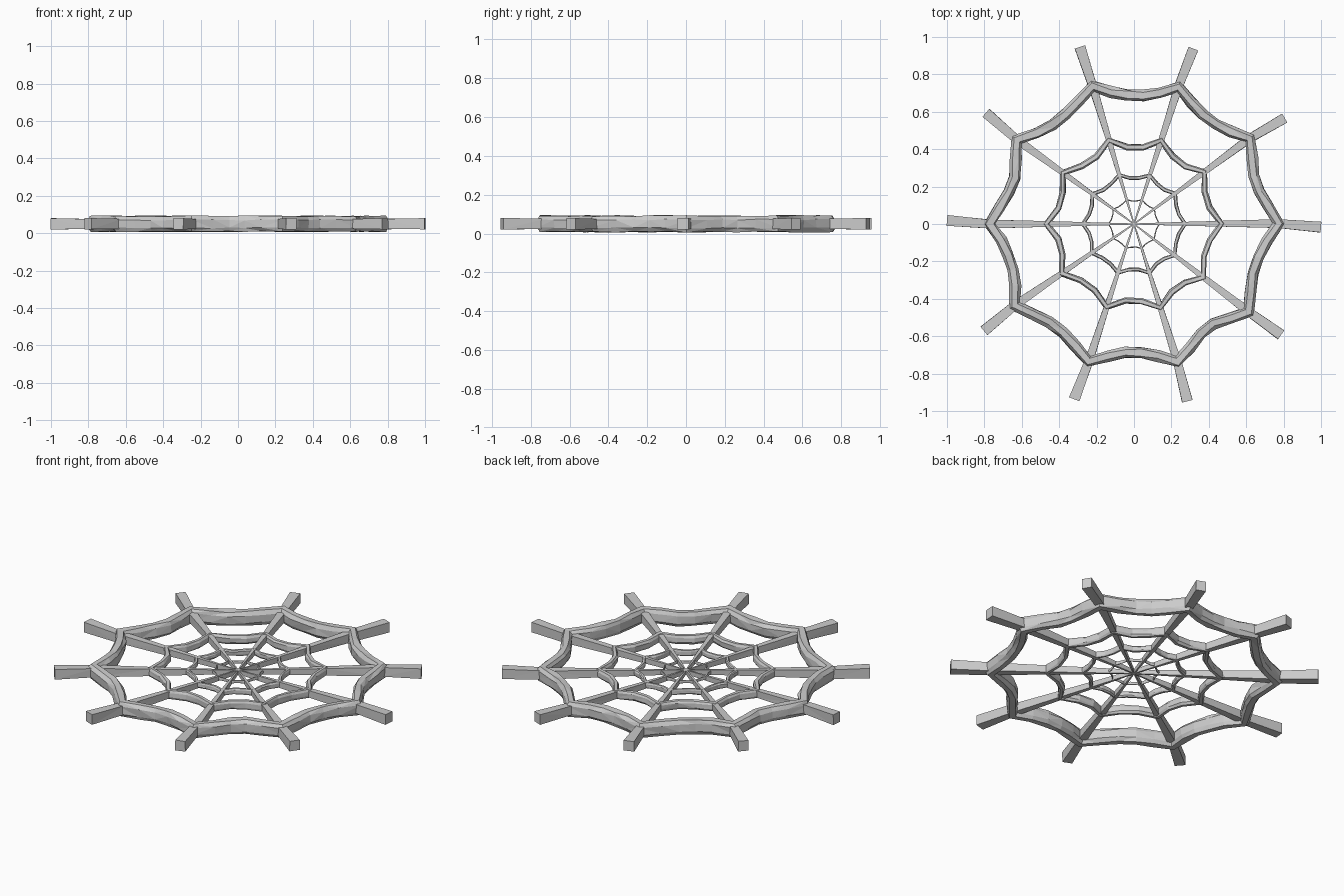
import bpy, bmesh, math, random
from mathutils import Vector

if "Cube" in bpy.data.objects:
    bpy.data.objects.remove(bpy.data.objects["Cube"])

random.seed(4)
ZC = 0.05   # mid-height of the web

# Spoke tip direction (degrees), tip radius, and direction where the ring meets the spoke
TIPS = [-0.9, 35.1, 71.3, 107.0, 143.1, 178.9, 215.5, 251.2, 286.7, 323.0]
TIP_R = [1.0, 0.985, 0.99, 0.99, 0.99, 1.0, 0.985, 0.99, 0.99, 0.985]
JOINTS = [0.2, 36.5, 72.0, 106.7, 144.3, 180.0, 214.3, 251.8, 287.5, 322.5]


def polar(r, deg):
    a = math.radians(deg)
    return Vector((r * math.cos(a), r * math.sin(a), ZC))


def jit(s):
    return random.uniform(-s, s)


def sweep(name, path, sections, closed, rough):
    """Sweep (half width, half height, chamfer) sections along a flat path, hand-hewn look."""
    bm = bmesh.new()
    rings, n = [], len(path)
    for i, p in enumerate(path):
        a = path[i - 1] if (closed or i > 0) else p
        b = path[(i + 1) % n] if (closed or i < n - 1) else p
        t = (b - a).normalized()
        side = Vector((t.y, -t.x, 0))
        w, h, c = sections[i]
        if c:
            prof = [(w, -h * c), (w, h * c), (w * c, h), (-w * c, h),
                    (-w, h * c), (-w, -h * c), (-w * c, -h), (w * c, -h)]
        else:
            prof = [(w, -h), (w, h), (-w, h), (-w, -h)]
        rings.append([bm.verts.new(p + side * (u + jit(w * rough))
                                   + Vector((0, 0, v - math.copysign(random.uniform(0, h * rough), v))))
                      for u, v in prof])
    k = len(rings[0])
    for i in range(n if closed else n - 1):
        r0, r1 = rings[i], rings[(i + 1) % n]
        for j in range(k):
            bm.faces.new((r0[j], r0[(j + 1) % k], r1[(j + 1) % k], r1[j]))
    if not closed:
        bm.faces.new(rings[0])
        bm.faces.new(rings[-1])
    bmesh.ops.triangulate(bm, faces=bm.faces[:])
    bmesh.ops.recalc_face_normals(bm, faces=bm.faces[:])
    me = bpy.data.meshes.new(name)
    bm.to_mesh(me)
    bm.free()
    ob = bpy.data.objects.new(name, me)
    bpy.context.collection.objects.link(ob)


# Tapered spokes radiating from the centre, passing through the ring joints
for i in range(10):
    stations = [0.0, 0.28, 0.47, 0.77, TIP_R[i]]
    path, secs = [], []
    for r in stations:
        ang = TIPS[i] if r > 0.8 else JOINTS[i]
        path.append(polar(r, ang))
        secs.append((0.003 + 0.026 * r, 0.012 + 0.019 * r, 0))
    sweep(f"spoke_{i + 1}", path, secs, False, 0.06)


def web_ring(name, r_joint, r_mid, w, h, fracs, rough, wobble):
    """Ring of strands that sag toward the centre between neighbouring spokes."""
    path, secs = [], []
    for i in range(10):
        a0 = JOINTS[i]
        a1 = JOINTS[(i + 1) % 10] + (360 if i == 9 else 0)
        for f in fracs:
            sag = (1 - abs(2 * f - 1) ** 1.8)
            r = r_joint + (r_mid - r_joint) * sag + (jit(wobble) if f else 0)
            path.append(polar(r, a0 + (a1 - a0) * f))
            secs.append((w * (1.1 if f == 0 else 1), h, 0.55))
    sweep(name, path, secs, True, rough)


# Concentric strands, thick outside to thread-thin inside
web_ring("outer_ring", 0.772, 0.682, 0.029, 0.045, (0, 0.2, 0.4, 0.6, 0.8), 0.15, 0.007)
web_ring("middle_ring", 0.468, 0.405, 0.016, 0.027, (0, 0.33, 0.67), 0.15, 0.004)
web_ring("inner_ring", 0.274, 0.242, 0.010, 0.018, (0, 0.33, 0.67), 0.15, 0.002)
web_ring("hub_ring", 0.136, 0.122, 0.003, 0.009, (0, 0.33, 0.67), 0.1, 0.001)
